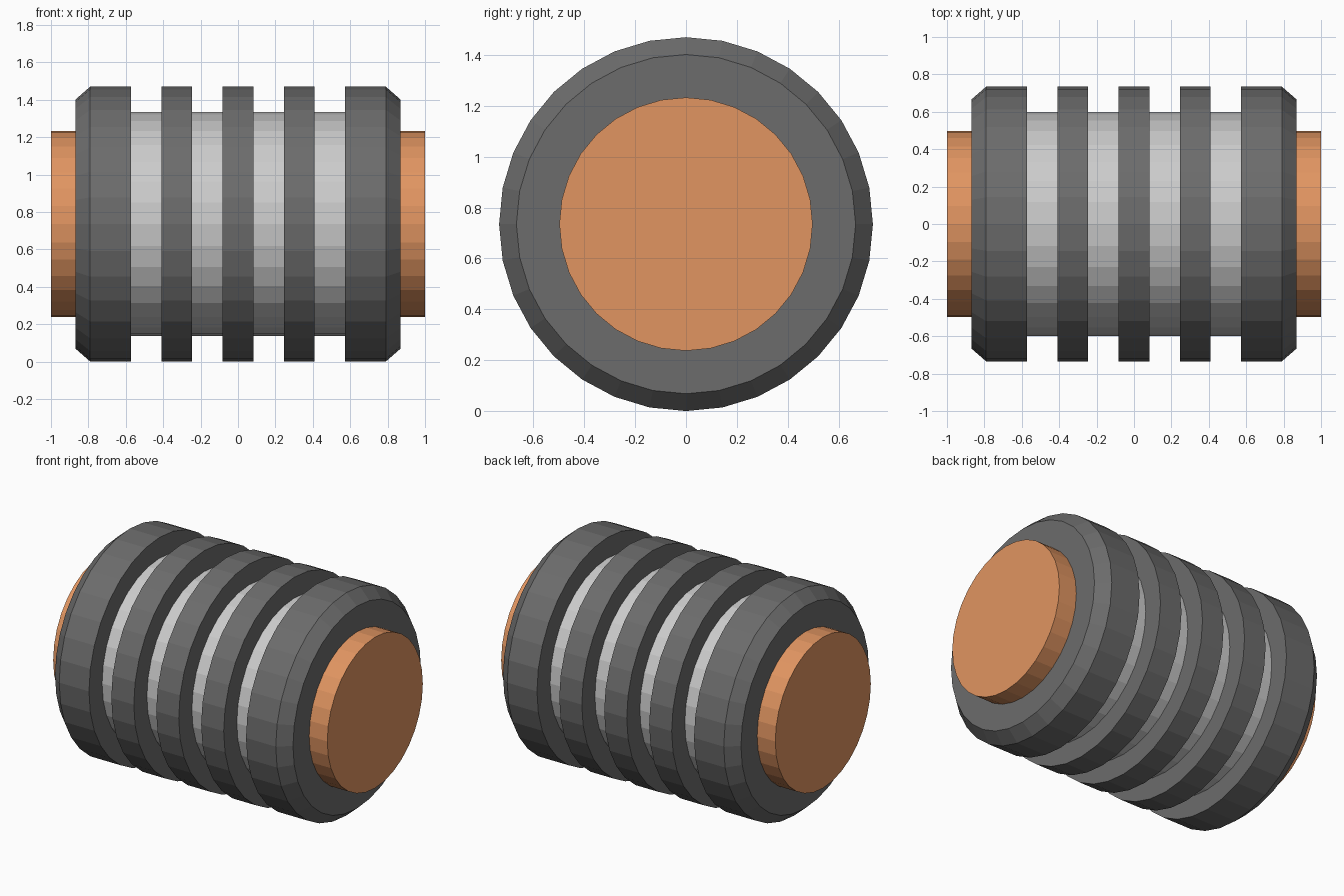
import bpy, bmesh
from math import sin, cos, tau

if "Cube" in bpy.data.objects:
    bpy.data.objects.remove(bpy.data.objects["Cube"])

SIDES = 32
R_OUT, R_CORE, R_SHAFT, R_CHAMFER = 0.735, 0.598, 0.498, 0.667
AXIS_Z = R_OUT


def material(name, rgb):
    m = bpy.data.materials.new(name)
    m.diffuse_color = (*rgb, 1.0)
    m.use_nodes = True
    m.node_tree.nodes["Principled BSDF"].inputs["Base Color"].default_value = m.diffuse_color
    return m


def turned(name, profile, mat):
    """Revolve an open (x, radius) outline about the x axis and cap both ends."""
    bm = bmesh.new()
    loops = [[bm.verts.new((x, r * sin(tau * i / SIDES), r * cos(tau * i / SIDES)))
              for i in range(SIDES)] for x, r in profile]
    for a, b in zip(loops, loops[1:]):
        for i in range(SIDES):
            j = (i + 1) % SIDES
            bm.faces.new((a[i], a[j], b[j], b[i]))
    bm.faces.new(loops[0])
    bm.faces.new(loops[-1])
    bmesh.ops.recalc_face_normals(bm, faces=bm.faces)
    me = bpy.data.meshes.new(name)
    bm.to_mesh(me)
    bm.free()
    me.materials.append(mat)
    ob = bpy.data.objects.new(name, me)
    ob.location.z = AXIS_Z
    bpy.context.collection.objects.link(ob)
    return ob


copper = material("copper", (0.75, 0.30, 0.12))
dark = material("dark_grey", (0.15, 0.15, 0.15))
light = material("light_grey", (0.52, 0.52, 0.52))

# Shaft through the whole part, and the sleeve seen in the grooves
turned("shaft", [(-1, R_SHAFT), (1, R_SHAFT)], copper)
turned("core_sleeve", [(-0.7, R_CORE), (0.7, R_CORE)], light)

# Three plain middle rings
for n, x in enumerate((-0.328, 0, 0.328)):
    turned(f"ring_{n + 1}", [(x - 0.082, R_OUT), (x + 0.082, R_OUT)], dark)

# Chamfered end collars
for side, s in (("left", -1), ("right", 1)):
    turned(f"end_collar_{side}",
           [(s * 0.573, R_OUT), (s * 0.79, R_OUT), (s * 0.868, R_CHAMFER)], dark)
